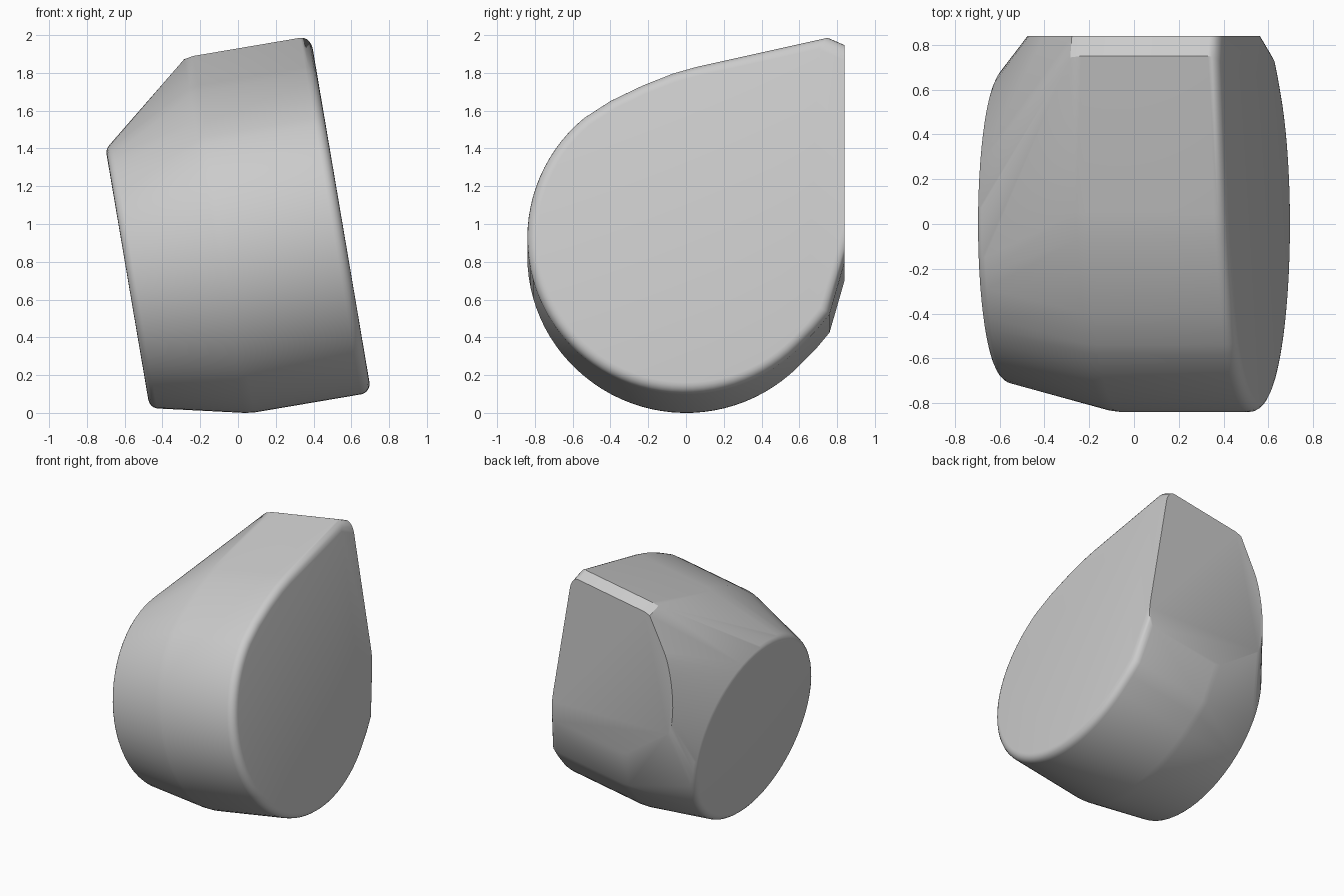
import bpy, bmesh, math

cube = bpy.data.objects.get("Cube")
if cube:
    bpy.data.objects.remove(cube, do_unlink=True)

TILT = math.radians(9.65)
R, MID = 0.84, 0.84          # main curve radius and its height
BACK = 0.84                  # flat back plane
C, S = math.cos(TILT), math.sin(TILT)


def place(u, y, v):
    """Tilt a point given along the body axis (u), depth (y) and height (v)."""
    return (C * u - S * v, y, S * u + C * v)


def arc(radius, mid, start, end, steps):
    angles = [math.radians(start + (end - start) * i / steps) for i in range(steps + 1)]
    return [(radius * math.cos(a), mid + radius * math.sin(a)) for a in angles]


# Teardrop section: round front and bottom, pointed upper back
teardrop = arc(R, MID, -45, -230, 48) + [
    (-0.4, 1.575), (-0.23, 1.658), (-0.07, 1.722), (0.05, 1.757),
    (0.75, 1.915), (1.135, 1.745), (0.76, 0.43), (0.69, 0.345)]

bm = bmesh.new()

# Wide half: rounded rim at the big face, soft shoulder at the other end
rim = 0.055
rings = [(0.03, 0.992), (0.08, 1.0)]
for i in range(6):
    a = math.radians(18 * i)
    rings.append((0.71 - rim + rim * math.sin(a), 1 - rim * (1 - math.cos(a)) / R))
for u, k in rings:
    for y, v in teardrop:
        bm.verts.new(place(u, y * k, MID + (v - MID) * k))

# Tapered end: smaller round face with a rounded rim
rim = 0.055
for i in range(6):
    a = math.radians(18 * i)
    radius = 0.715 - rim * (1 - math.cos(a))
    for y, v in arc(radius, 0.82, 0, 354, 59):
        bm.verts.new(place(-0.46 + rim - rim * math.sin(a), y, v))

hull = bmesh.ops.convex_hull(bm, input=bm.verts)
loose = [v for v in bm.verts if not v.link_faces]
bmesh.ops.delete(bm, geom=loose, context='VERTS')

# Flat back
cut = bmesh.ops.bisect_plane(bm, geom=bm.verts[:] + bm.edges[:] + bm.faces[:],
                             plane_co=(0, BACK, 0), plane_no=(0, 1, 0), clear_outer=True)
bmesh.ops.holes_fill(bm, edges=[e for e in bm.edges if e.is_boundary])
bmesh.ops.dissolve_limit(bm, angle_limit=math.radians(0.3), verts=bm.verts, edges=bm.edges)
bmesh.ops.recalc_face_normals(bm, faces=bm.faces)

# Stand on the ground, centred
xs = [v.co.x for v in bm.verts]
low = min(v.co.z for v in bm.verts)
bmesh.ops.translate(bm, verts=bm.verts, vec=(-(min(xs) + max(xs)) / 2, 0, -low))

mesh = bpy.data.meshes.new("teardrop_body")
bm.to_mesh(mesh)
bm.free()
body = bpy.data.objects.new("teardrop_body", mesh)
bpy.context.collection.objects.link(body)

grey = bpy.data.materials.new("plain_grey")
grey.use_nodes = True
colour = (0.6, 0.6, 0.6, 1)
grey.diffuse_color = colour
grey.node_tree.nodes["Principled BSDF"].inputs["Base Color"].default_value = colour
mesh.materials.append(grey)

bpy.context.view_layer.objects.active = body
body.select_set(True)
bpy.ops.object.shade_smooth_by_angle(angle=math.radians(32))
